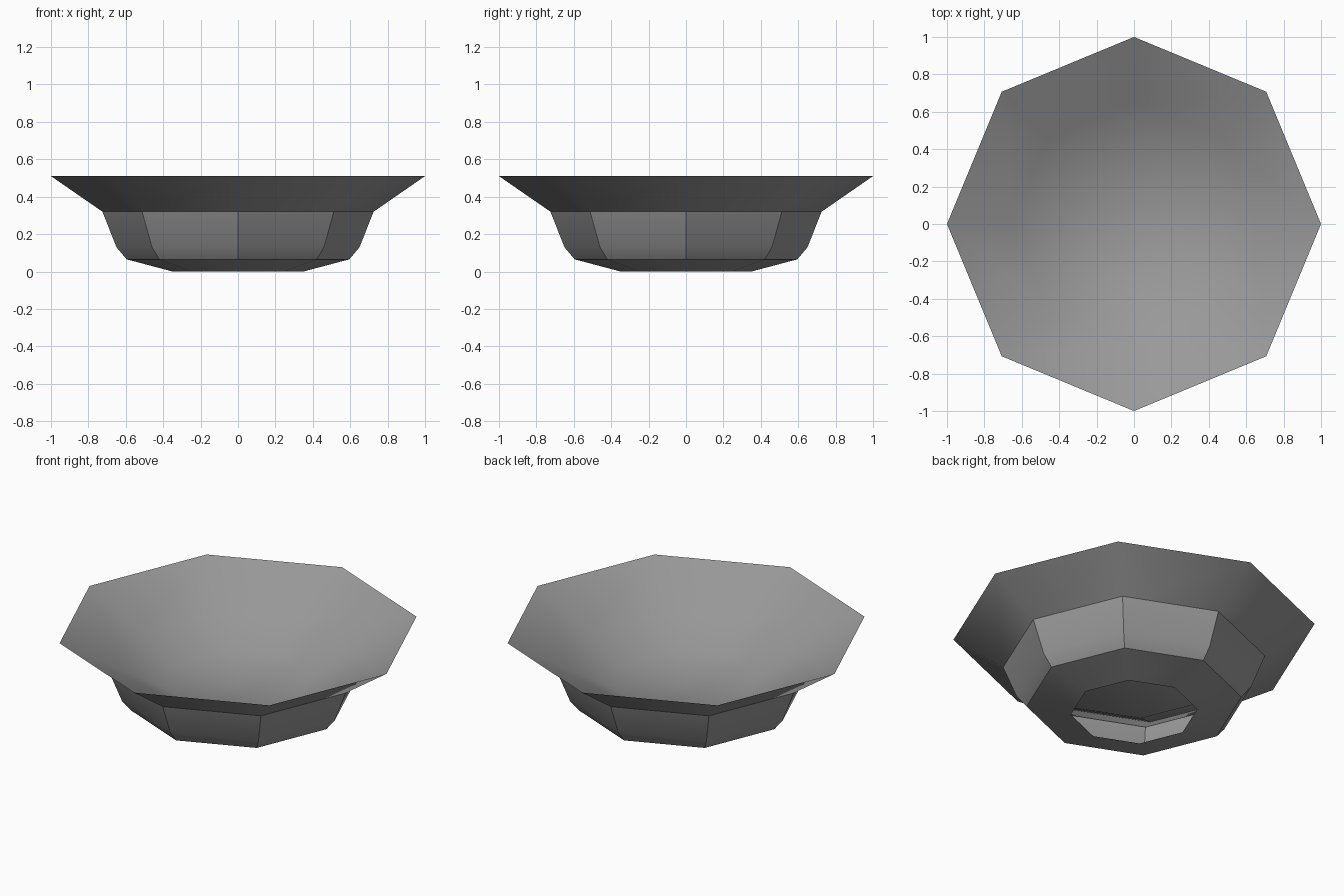
import bpy, bmesh, math

if "Cube" in bpy.data.objects:
    bpy.data.objects.remove(bpy.data.objects["Cube"])

SIDES = 8

clay = bpy.data.materials.new("grey_clay")
clay.diffuse_color = (0.32, 0.32, 0.32, 1)
clay.use_nodes = True
clay.node_tree.nodes["Principled BSDF"].inputs["Base Color"].default_value = clay.diffuse_color

# Profile (radius, height): open foot, belly, flared rim, sloping inside
profile = [(0.35, 0.0), (0.595, 0.065), (0.65, 0.13), (0.725, 0.32),
           (1.0, 0.51), (0.65, 0.322), (0.42, 0.2)]
INSIDE_CENTRE_Z = 0.17

bm = bmesh.new()
rings = []
for r, z in profile:
    rings.append([bm.verts.new((r * math.cos(2 * math.pi * i / SIDES),
                                r * math.sin(2 * math.pi * i / SIDES), z))
                  for i in range(SIDES)])

# Sides of the bowl, outside and inside
for a, b in zip(rings, rings[1:]):
    for i in range(SIDES):
        j = (i + 1) % SIDES
        bm.faces.new((a[i], a[j], b[j], b[i]))

# Bottom of the inside
centre = bm.verts.new((0, 0, INSIDE_CENTRE_Z))
last = rings[-1]
for i in range(SIDES):
    bm.faces.new((last[i], last[(i + 1) % SIDES], centre))

mesh = bpy.data.meshes.new("bowl")
bm.to_mesh(mesh)
bm.free()
mesh.materials.append(clay)

bowl = bpy.data.objects.new("bowl", mesh)
bpy.context.collection.objects.link(bowl)
bpy.context.view_layer.objects.active = bowl
bowl.select_set(True)
bpy.ops.object.shade_smooth_by_angle(angle=math.radians(30))
